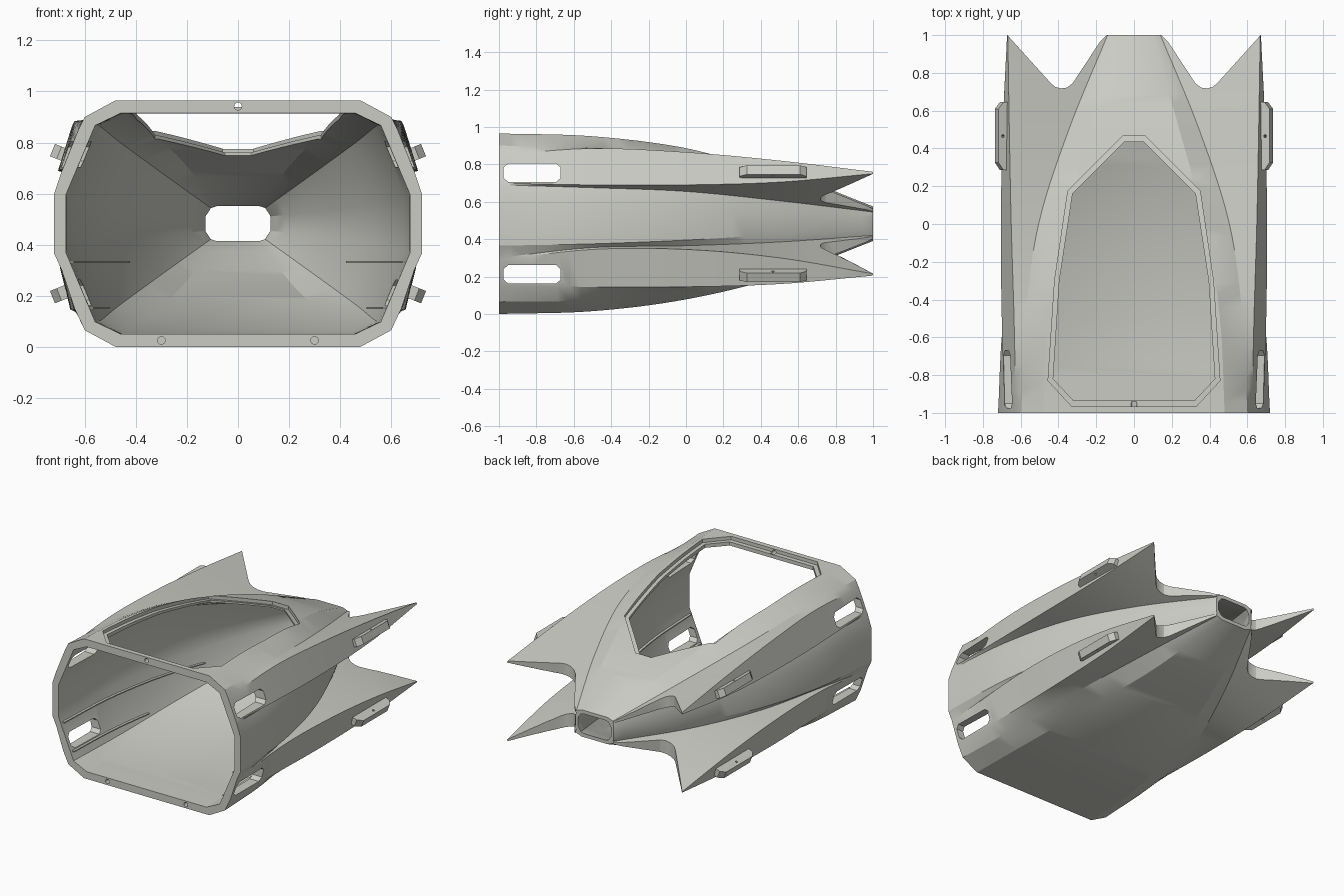
import bpy, bmesh, math
from mathutils import Vector

if "Cube" in bpy.data.objects:
    bpy.data.objects.remove(bpy.data.objects["Cube"])

grey = bpy.data.materials.new("warm_grey")
grey.diffuse_color = (0.6, 0.6, 0.56, 1)
grey.use_nodes = True
grey.node_tree.nodes["Principled BSDF"].inputs["Base Color"].default_value = grey.diffuse_color
YS = (-1, -.5, 0, .5, 1)


def curve(vals, y):
    """Smooth interpolation of five values spread along the length."""
    p = [2 * vals[0] - vals[1], *vals, 2 * vals[-1] - vals[-2]]
    t = (y + 1) / .5
    i = max(0, min(3, int(math.floor(t))))
    t -= i
    a, b, c, d = p[i:i + 4]
    return b + .5 * t * (c - a + t * (2 * a - 5 * b + 4 * c - d + t * (3 * (b - c) + d - a)))


def loft(name, rings):
    """Closed solid through a list of equal-sized rings."""
    bm = bmesh.new()
    vs = [[bm.verts.new(p) for p in r] for r in rings]
    n = len(rings[0])
    for a, b in zip(vs, vs[1:]):
        for i in range(n):
            j = (i + 1) % n
            bm.faces.new((a[i], a[j], b[j], b[i]))
    bm.faces.new(vs[0])
    bm.faces.new(vs[-1][::-1])
    bmesh.ops.recalc_face_normals(bm, faces=bm.faces)
    me = bpy.data.meshes.new(name)
    bm.to_mesh(me)
    bm.free()
    ob = bpy.data.objects.new(name, me)
    bpy.context.collection.objects.link(ob)
    me.materials.append(grey)
    return ob


def cut(ob, cutters):
    for c in cutters:
        m = ob.modifiers.new("cut", 'BOOLEAN')
        m.operation, m.solver, m.object = 'DIFFERENCE', 'EXACT', c
        bpy.context.view_layer.objects.active = ob
        bpy.ops.object.modifier_apply(modifier=m.name)
        bpy.data.objects.remove(c)


def smooth(ob, angle=25):
    bpy.ops.object.select_all(action='DESELECT')
    ob.select_set(True)
    bpy.context.view_layer.objects.active = ob
    bpy.ops.object.shade_smooth_by_angle(angle=math.radians(angle))


def both(half):
    """Mirror a half section to a full ring."""
    return half + [(-x, y, z) for x, y, z in reversed(half)]


# Guide lines along the length: (x values, z values)
TOP = ((.48, .455, .375, .24, .10), (.965, .95, .887, .765, .575))
EDGE = ((.60, .575, .505, .345, .14), (.90, .89, .83, .71, .56))
RIDGE = ((.625, .635, .65, .66, .668), (.85, .885, .865, .82, .76))
LIP = ((.685, .70, .705, .695, .672), (.70, .69, .69, .705, .75))
ROOT = ((.69, .66, .56, .385, .14), (.69, .675, .655, .605, .545))
SIDE = ((.72, .69, .59, .40, .15), (.60, .59, .57, .54, .515))
LOW_ROOT = ((.69, .67, .565, .385, .14), (.30, .355, .365, .385, .42))
LOW_LIP = ((.687, .69, .70, .695, .672), (.29, .345, .345, .30, .215))
LOW_RIDGE = ((.64, .645, .655, .66, .668), (.15, .145, .145, .16, .205))


def flip(g):
    return (g[0], tuple(.965 - z for z in g[1]))


OUTER = (TOP, EDGE, RIDGE, LIP, ROOT, SIDE, flip(SIDE),
         LOW_ROOT, LOW_LIP, LOW_RIDGE, flip(EDGE), flip(TOP))


def at(g, y):
    return curve(g[0], y), curve(g[1], y)


def outer_ring(y):
    return both([(x, y, z) for x, z in (at(g, y) for g in OUTER)])


def inner_half(y):
    t = (y + 1) / 2
    up = []
    for g, dx, dz in ((TOP, .02, .05 - .02 * t), (EDGE, .04, .033 - .012 * t), (SIDE, .045 - .015 * t, .005)):
        x, z = at(g, y)
        up.append((x - dx, y, z - dz))
    return up + [(x, y, .965 - z) for x, y, z in reversed(up)]


# Body shell with its four fins
N = 32
ys = [-1 + 2 * i / N for i in range(N + 1)]
body = loft("body_shell", [outer_ring(y) for y in ys])
hollow = [both(inner_half(y)) for y in ys]
hollow[0] = [(x, -1.02, z) for x, y, z in hollow[0]]
hollow[-1] = [(x, 1.02, z) for x, y, z in hollow[-1]]
cutters = [loft("hollow", hollow)]


def window(name, outline, depth, floor=None):
    """Window cutter that follows the top surface, outline = (y, half width)."""
    pts = []
    for (y0, w0), (y1, w1) in zip(outline, outline[1:]):
        k = max(1, int((y1 - y0) / .08))
        pts += [(y0 + (y1 - y0) * i / k, w0 + (w1 - w0) * i / k) for i in range(k)]
    pts.append(outline[-1])
    rings = []
    for y, w in pts:
        z = floor or curve(TOP[1], y) - depth
        rings.append([(-w, y, z), (w, y, z), (w, y, 1.2), (-w, y, 1.2)])
    return loft(name, rings)


# Top window opening and the rebate around it
cutters.append(window("opening", ((-.935, .32), (-.82, .428), (-.3, .395), (.16, .325), (.435, .05)), 0, .6))
cutters.append(window("rebate", ((-.965, .33), (-.83, .455), (-.3, .42), (.175, .35), (.465, .06)), .024))

# Notches between tail and fin tips, and side slots
NOTCH = ((.73, 1.066), (.44, .745), (.415, .725), (.385, .718), (.355, .722), (.325, .745),
         (.18, .965), (.146, 1.0), (.146, 1.066))
for s in (1, -1):
    cutters.append(loft("notch", [[(s * x, y, z) for x, y in NOTCH] for z in (-.1, 1.1)]))
    for zc in (.755, .212):
        slot = [(-.975, -.028), (-.95, -.05), (-.695, -.05), (-.67, -.028),
                (-.67, .028), (-.695, .05), (-.95, .05), (-.975, .028)]
        cutters.append(loft("slot", [[(s * x, y, zc + z) for y, z in slot] for x in (.5, .85)]))


def disc(cx, cz, y, r, n=16):
    return [(cx + r * math.cos(math.tau * i / n), y, cz + r * math.sin(math.tau * i / n)) for i in range(n)]


# Screw holes in the front rim
for x, z in ((0, .942), (-.3, .025), (.3, .025)):
    cutters.append(loft("screw_hole", [disc(x, z, y, .015) for y in (-1.02, -.94)]))

cut(body, cutters)
smooth(body)

# Tapered lugs on the fin faces
PLAN = ((-.03, .285), (.022, .285), (.05, .325), (.05, .61), (.022, .645), (-.03, .645))
for s in (1, -1):
    for v, zc in ((1, .752), (-1, .213)):
        out = Vector((s * .93, 0, v * .37))
        along = Vector((-s * .37, 0, v * .93))
        base = Vector((s * .68, 0, zc))
        lug = loft("fin_lug", [[base + out * o + along * t + Vector((0, y, 0)) for o, y in PLAN]
                               for t in (-.026, .026)])
        hole = [[base + out * (.025 + .008 * math.cos(a)) + along * t + Vector((0, .465 + .008 * math.sin(a), 0))
                 for a in (math.tau * i / 10 for i in range(10))] for t in (-.05, .05)]
        cut(lug, [loft("lug_hole", hole)])
        smooth(lug)

# Thin rails along the inside walls
for s in (1, -1):
    for name, z, end in (("upper_rail", .332, .25), ("lower_rail", .152, -.25)):
        rings = []
        for i in range(13):
            y = -.98 + (end + .98) * i / 12
            half = inner_half(y)
            (x0, _, z0), (x1, _, z1) = half[3], half[4]
            x = x0 + (x1 - x0) * max(0, min(1, (z - z0) / (z1 - z0)))
            rings.append([(s * (x + a), y, z + b) for a, b in
                          ((-.015, -.004), (.012, -.004), (.012, .004), (-.015, .004))])
        smooth(loft(name, rings))
